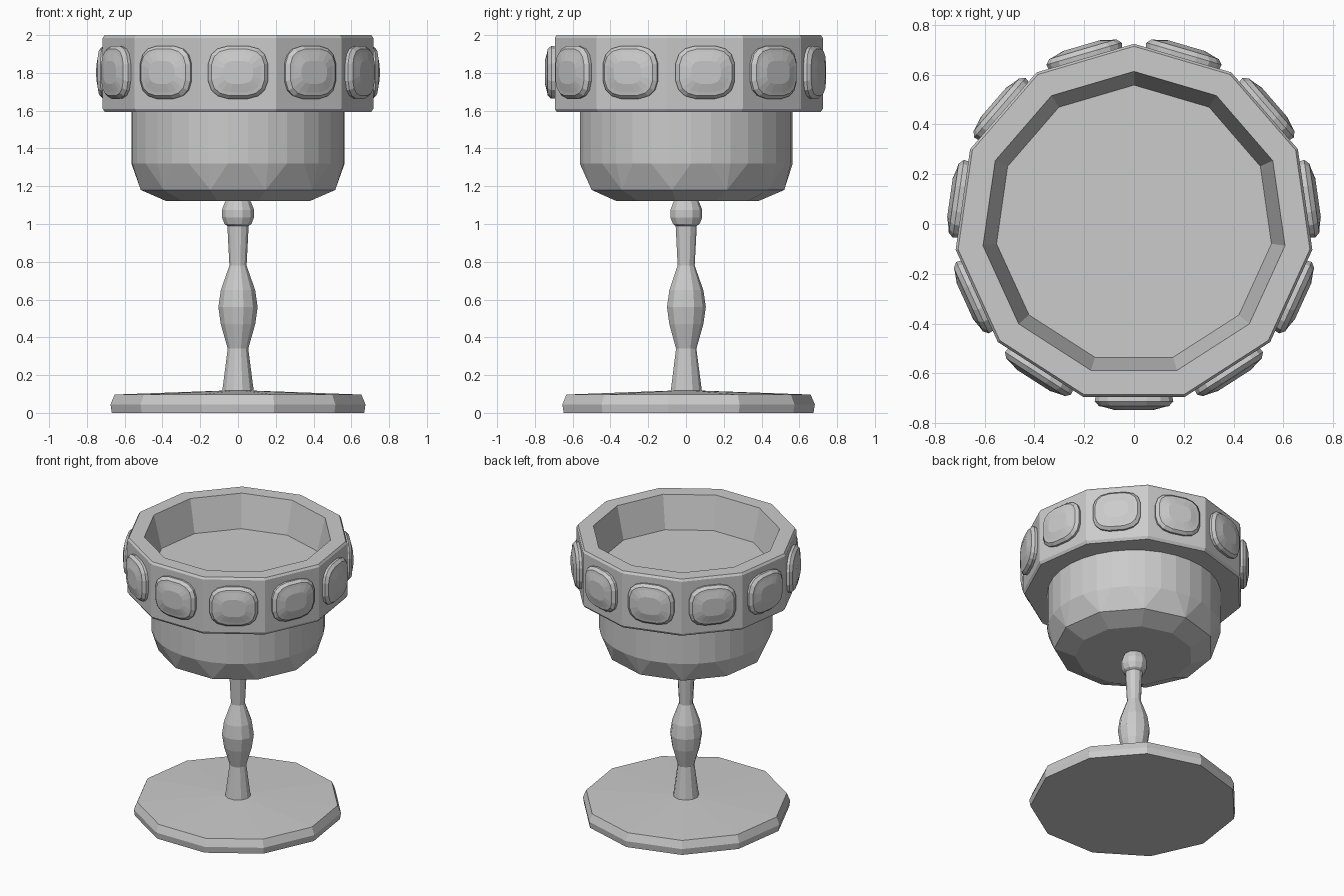
import bpy, bmesh
from math import sin, cos, pi, copysign
from mathutils import Matrix

if "Cube" in bpy.data.objects:
    bpy.data.objects.remove(bpy.data.objects["Cube"])

N = 11  # sides of every turned part


def finish(name, bm):
    bmesh.ops.recalc_face_normals(bm, faces=bm.faces)
    mesh = bpy.data.meshes.new(name)
    bm.to_mesh(mesh)
    bm.free()
    obj = bpy.data.objects.new(name, mesh)
    bpy.context.collection.objects.link(obj)
    return obj


def ring(bm, r, z, n=N):
    # first corner points to the back (+y)
    return [bm.verts.new((r * cos(pi / 2 + 2 * pi * i / n),
                          r * sin(pi / 2 + 2 * pi * i / n), z)) for i in range(n)]


def bridge(bm, a, b):
    n = len(a)
    for i in range(n):
        j = (i + 1) % n
        bm.faces.new((a[i], a[j], b[j], b[i]))


def lathe(name, profile):
    bm = bmesh.new()
    rings = [ring(bm, r, z) for r, z in profile]
    for a, b in zip(rings, rings[1:]):
        bridge(bm, a, b)
    bm.faces.new(rings[0])
    bm.faces.new(rings[-1])
    return finish(name, bm)


# foot and turned stem
lathe("foot", [(0.675, 0), (0.682, 0.045), (0.66, 0.097), (0.08, 0.118)])
lathe("stem", [(0.085, 0.11), (0.055, 0.34), (0.092, 0.47), (0.105, 0.56),
               (0.092, 0.65), (0.046, 0.78), (0.057, 0.99), (0.072, 1.0),
               (0.086, 1.035), (0.086, 1.075), (0.07, 1.115), (0.06, 1.13)])

# bowl: rounded corners above that narrow to sharp corners below
bm = bmesh.new()
top, mid = ring(bm, 0.565, 1.62, 3 * N), ring(bm, 0.565, 1.32, 3 * N)
low, bottom = ring(bm, 0.52, 1.18), ring(bm, 0.385, 1.122)
bridge(bm, top, mid)
for i in range(N):
    c, j = 3 * i, (i + 1) % N
    bm.faces.new((mid[c - 1], mid[c], low[i]))
    bm.faces.new((mid[c], mid[c + 1], low[i]))
    bm.faces.new((mid[c + 1], mid[c + 2], low[j], low[i]))
bridge(bm, low, bottom)
bm.faces.new(bottom)
bm.faces.new(top)
finish("bowl", bm)

# thick rim band with the recessed inside of the cup
lathe("rim_band", [(0.54, 1.592), (0.712, 1.592), (0.724, 1.61), (0.724, 1.985),
                   (0.714, 2.0), (0.613, 2.0), (0.558, 1.77)])


# cut gems, one on each face of the band
def gem(name, angle):
    bm = bmesh.new()
    n = 16
    rings = []
    for w, h, d in [(0.155, 0.138, -0.01), (0.16, 0.142, 0.018), (0.142, 0.125, 0.037),
                    (0.125, 0.108, 0.04), (0.08, 0.062, 0.052)]:
        loop = []
        for i in range(n):
            t = 2 * pi * (i + 0.5) / n
            x = copysign(abs(cos(t)) ** 0.68, cos(t)) * w
            z = copysign(abs(sin(t)) ** 0.68, sin(t)) * h
            loop.append(bm.verts.new((x, -0.695 - d, z)))
        rings.append(loop)
    for a, b in zip(rings, rings[1:]):
        bridge(bm, a, b)
    bm.faces.new(rings[0])
    bm.faces.new(rings[-1])
    bm.transform(Matrix.Translation((0, 0, 1.803)) @ Matrix.Rotation(angle, 4, 'Z'))
    finish(name, bm)


for k in range(N):
    gem(f"gem_{k + 1}", 2 * pi * k / N)
